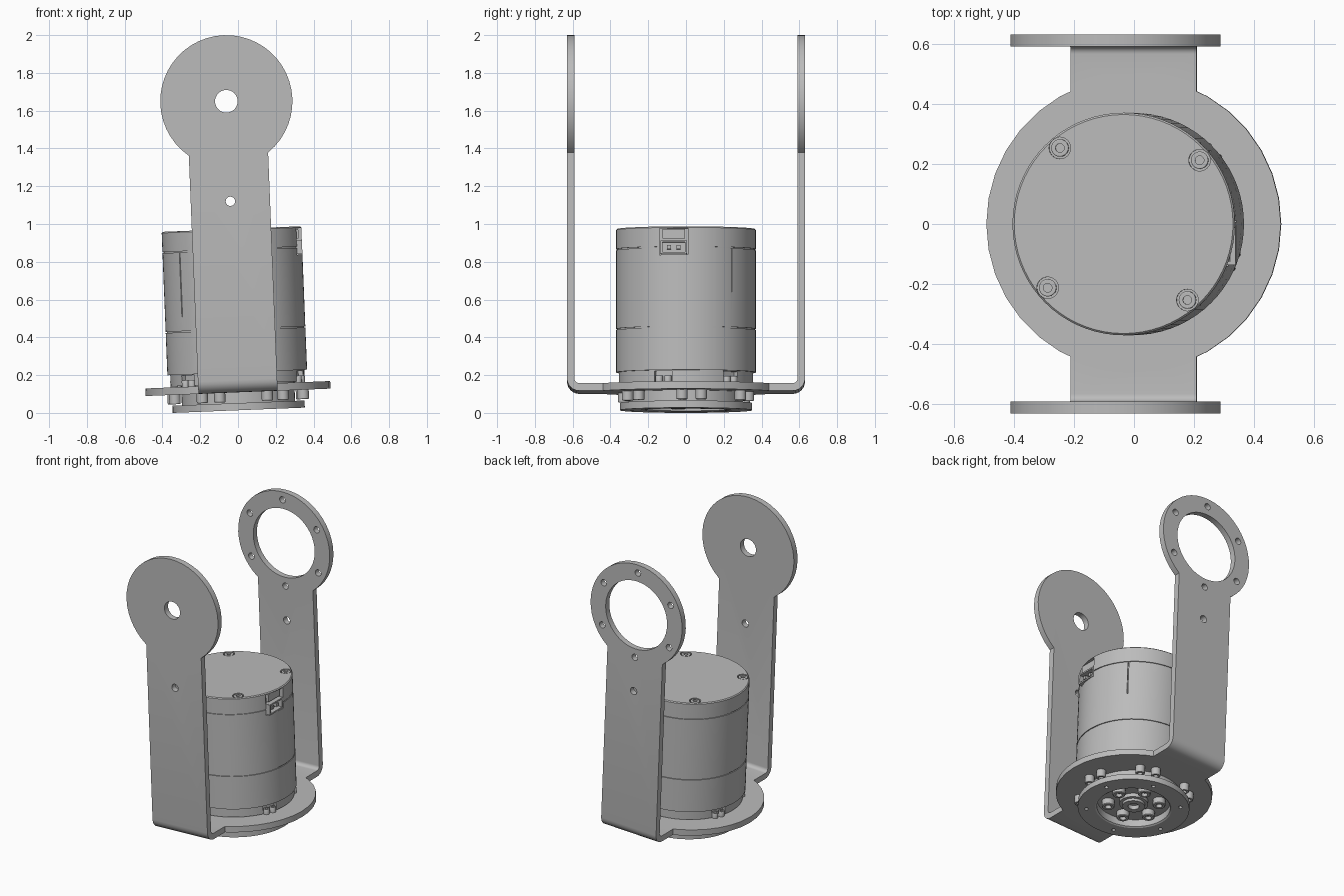
import bpy, bmesh, math
from mathutils import Matrix, Vector

cube = bpy.data.objects.get("Cube")
if cube:
    bpy.data.objects.remove(cube)

grey = bpy.data.materials.new("plain_grey")
grey.use_nodes = True
colour = (0.5, 0.5, 0.5, 1)
grey.diffuse_color = colour
grey.node_tree.nodes["Principled BSDF"].inputs["Base Color"].default_value = colour

parts = []


def make(name, bm):
    bmesh.ops.remove_doubles(bm, verts=bm.verts, dist=1e-5)
    bmesh.ops.recalc_face_normals(bm, faces=bm.faces)
    mesh = bpy.data.meshes.new(name)
    bm.to_mesh(mesh)
    bm.free()
    mesh.materials.append(grey)
    ob = bpy.data.objects.new(name, mesh)
    bpy.context.collection.objects.link(ob)
    parts.append(ob)
    return ob


def lathe(name, profile, segs, places=((0, 0, 0),)):
    """Spin an (r, z) profile about z, with a copy at each place."""
    bm = bmesh.new()
    for place in places:
        vs = [bm.verts.new((r, 0, z)) for r, z in profile]
        es = [bm.edges.new(p) for p in zip(vs, vs[1:])]
        out = bmesh.ops.spin(bm, geom=vs + es, cent=(0, 0, 0), axis=(0, 0, 1),
                             angle=math.tau, steps=segs, use_merge=True)
        new = {v for v in bm.verts if not v.tag}
        for v in new:
            v.co += Vector(place)
            v.tag = True
    return make(name, bm)


def cylinder(name, centre, r, depth, segs, along_y=False):
    bm = bmesh.new()
    rot = Matrix.Rotation(math.pi / 2, 4, 'X') if along_y else Matrix()
    bmesh.ops.create_cone(bm, cap_ends=True, segments=segs, radius1=r, radius2=r,
                          depth=depth, matrix=Matrix.Translation(centre) @ rot)
    return make(name, bm)


def box(name, centre, size, turn=0):
    bm = bmesh.new()
    m = Matrix.Rotation(turn, 4, 'Z') @ Matrix.Translation(centre)
    bmesh.ops.create_cube(bm, size=1, matrix=m @ Matrix.Diagonal((*size, 1)))
    return make(name, bm)


def combine(target, tools, operation):
    """Apply booleans and discard the tool objects."""
    for tool in tools:
        mod = target.modifiers.new("cut", 'BOOLEAN')
        mod.operation, mod.object, mod.solver = operation, tool, 'EXACT'
    graph = bpy.context.evaluated_depsgraph_get()
    mesh = bpy.data.meshes.new_from_object(target.evaluated_get(graph))
    target.modifiers.clear()
    target.data = mesh
    for tool in tools:
        parts.remove(tool)
        bpy.data.objects.remove(tool)


def polar(r, deg, z=0):
    a = math.radians(deg)
    return Vector((r * math.cos(a), r * math.sin(a), z))


# U-shaped bracket: bent strip, base plate and two arm discs
T, Y, BASE, HALF, BEND = 0.04, 0.63, 0.095, 0.21, 0.065
ARM_Z, ARM_R = 1.637, 0.35
outer, inner = [(Y, ARM_Z - 0.1)], [(Y - T, ARM_Z - 0.1)]
for i in range(7):
    c, s = math.cos(i * math.pi / 12), math.sin(i * math.pi / 12)
    for row, r in ((outer, BEND), (inner, BEND - T)):
        row.append((Y - BEND + r * c, BASE + BEND - r * s))
section = outer + [(-y, z) for y, z in reversed(outer)]
section += [(-y, z) for y, z in inner] + inner[::-1]
bm = bmesh.new()
face = bm.faces.new([bm.verts.new((-HALF, y, z)) for y, z in section])
ext = bmesh.ops.extrude_face_region(bm, geom=[face], use_keep_orig=True)
bmesh.ops.translate(bm, vec=(2 * HALF, 0, 0),
                    verts=[g for g in ext["geom"] if isinstance(g, bmesh.types.BMVert)])
bracket = make("u_bracket", bm)
arm_y = Y - T / 2
combine(bracket, [cylinder("plate", (0, 0, BASE + T / 2), 0.49, T, 36)]
        + [cylinder("arm_disc", (0, s * arm_y, ARM_Z), ARM_R, T, 48, True) for s in (-1, 1)],
        'UNION')
holes = [cylinder("hole", (0, s * arm_y, 1.107), 0.025, 0.1, 16, True) for s in (-1, 1)]
holes.append(cylinder("hole", (0, -arm_y, ARM_Z), 0.06, 0.1, 32, True))
holes.append(cylinder("hole", (0, arm_y, ARM_Z), 0.235, 0.1, 48, True))
for k in range(6):
    p = polar(0.295, 30 + 60 * k)
    holes.append(cylinder("hole", (p.x, arm_y, ARM_Z + p.y), 0.022, 0.1, 16, True))
combine(bracket, holes, 'DIFFERENCE')

# Motor housing with seam grooves
R, TOP, G = 0.37, 0.96, 0.006
profile = [(0, 0.14), (0.355, 0.14), (0.355, 0.2), (R, 0.2)]
for seam in (0.427, 0.85):
    profile += [(R, seam - G / 2), (R - G, seam - G / 2), (R - G, seam + G / 2), (R, seam + G / 2)]
profile += [(R, TOP - 0.006), (R - 0.006, TOP), (0, TOP)]
housing = lathe("motor_housing", profile, 72)
screw_spots = [polar(0.33, 40 + 90 * k) for k in range(4)]
CY = -0.065
cuts = [cylinder("bore", p + Vector((0, 0, TOP)), 0.036, 0.04, 24) for p in screw_spots]
cuts.append(box("socket_cut", (R, CY, 0.88), (0.09, 0.15, 0.14)))
cuts += [box("slit", (R, 0, z), (0.03, 0.006, h), math.radians(a))
         for a, z, h in ((41, 0.73, 0.23), (221, 0.675, 0.34))]
notches = [-20 + 62 * k for k in (0, 1)] + [-20 + 62 * k + 180 for k in (0, 1)]
cuts += [box("notch", (0.355, 0, 0.165), (0.06, 0.1, 0.06), math.radians(a)) for a in notches]
combine(housing, cuts, 'DIFFERENCE')


def screw(r, h, sign):
    """Socket head profile, opening up (+1) or down (-1)."""
    pts = [(0, 0), (r, 0), (r, h * 0.9), (r * 0.9, h), (r * 0.5, h), (r * 0.5, h * 0.5), (0, h * 0.5)]
    return [(x, sign * z) for x, z in pts]


lathe("top_screws", screw(0.029, 0.02, 1), 20, [p + Vector((0, 0, TOP - 0.02)) for p in screw_spots])
lathe("notch_screws", screw(0.02, 0.035, 1), 16,
      [polar(0.35, a + d, 0.135) for a in notches for d in (-4, 4)])

# Cable socket in the recess: frame, cover and pins
box("socket_cover", (0.343, CY, 0.922), (0.02, 0.12, 0.05))
for s in (-1, 1):
    box("socket_side", (0.35, CY + s * 0.065, 0.85), (0.04, 0.012, 0.07))
    box("socket_rim", (0.35, CY, 0.85 + s * 0.031), (0.04, 0.13, 0.01))
    box("socket_pin", (0.345, CY + s * 0.025, 0.85), (0.03, 0.022, 0.022))

# Output flange under the plate, with its rotor and hub
flange = lathe("output_flange", [(0.23, 0.05), (0.23, 0.006), (0.24, 0), (0.35, 0), (0.35, 0.038),
                                 (0.3, 0.038), (0.3, 0.14), (0, 0.14), (0, 0.055), (0.23, 0.055),
                                 (0.23, 0.05)], 56)
combine(flange, [cylinder("hole", polar(0.295, 15 + 60 * k), 0.013, 0.06, 12) for k in range(6)],
        'DIFFERENCE')
lathe("hub", [(0.09, 0.06), (0.09, 0.03), (0.07, 0.03), (0.07, 0.012), (0.035, 0.012),
              (0.035, 0.04), (0, 0.04)], 32)
lathe("hub_screws", screw(0.04, 0.045, -1), 20, [polar(0.16, 15 + 60 * k, 0.057) for k in range(6)])
lathe("plate_screws", screw(0.03, 0.05, -1), 20,
      [polar(0.345, 5 + 60 * k + d, BASE) for k in range(6) for d in (-8.5, 8.5)])

# Shade, then lean the whole assembly slightly to one side
lean = Matrix.Translation((0.004, 0, 0.014)) @ Matrix.Rotation(math.radians(-2.3), 4, 'Y')
bpy.ops.object.select_all(action='DESELECT')
for ob in parts:
    ob.matrix_world = lean
    ob.select_set(True)
bpy.context.view_layer.objects.active = parts[0]
bpy.ops.object.shade_smooth_by_angle(angle=math.radians(30))
